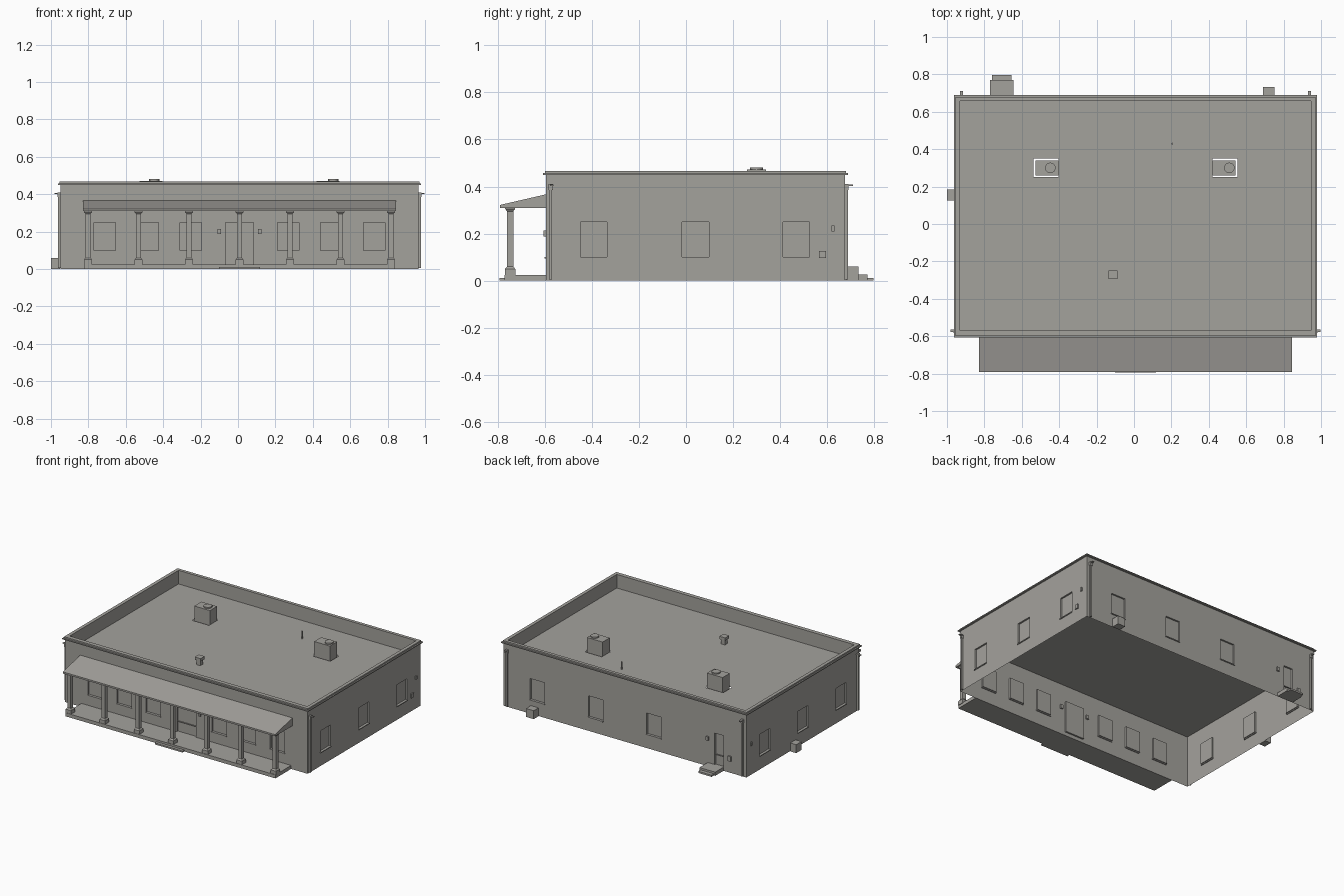
import bpy
import bmesh
from mathutils import Vector

cube = bpy.data.objects.get("Cube")
if cube:
    bpy.data.objects.remove(cube, do_unlink=True)

GREY = (0.37, 0.36, 0.335)
mat = bpy.data.materials.new("warm grey")
mat.use_nodes = True
mat.diffuse_color = (*GREY, 1)
bsdf = next(n for n in mat.node_tree.nodes if n.type == 'BSDF_PRINCIPLED')
bsdf.inputs["Base Color"].default_value = (*GREY, 1)
bsdf.inputs["Roughness"].default_value = 0.9

# Main dimensions
X0, X1, Y0, Y1 = -0.95, 0.966, -0.595, 0.676
MID = (X0 + X1) / 2
DECK, LEDGE, CAP, TOP = 0.37, 0.45, 0.457, 0.467
WIN_Z = (0.10, 0.25)


def finish(name, bm):
    mesh = bpy.data.meshes.new(name)
    bm.to_mesh(mesh)
    bm.free()
    mesh.materials.append(mat)
    obj = bpy.data.objects.new(name, mesh)
    bpy.context.collection.objects.link(obj)
    return obj


def add_box(bm, x, y, z):
    verts = bmesh.ops.create_cube(bm, size=1)["verts"]
    for v in verts:
        v.co = [r[0] if c < 0 else r[1] for c, r in zip(v.co, (x, y, z))]


def boxes(name, *ranges):
    bm = bmesh.new()
    for r in ranges:
        add_box(bm, *r)
    return finish(name, bm)


def around(c, half):
    return (c - half, c + half)


def cylinder(name, x, y, z0, z1, r, sides):
    bm = bmesh.new()
    bmesh.ops.create_cone(bm, cap_ends=True, segments=sides, radius1=r,
                          radius2=r, depth=z1 - z0)
    bmesh.ops.translate(bm, verts=bm.verts, vec=(x, y, (z0 + z1) / 2))
    return finish(name, bm)


def panel(name, origin, u, v, size, openings, depth):
    """Flat sheet with recessed openings (or open holes when depth is 0)."""
    origin, u, v = Vector(origin), Vector(u), Vector(v)
    inward = -u.cross(v) * depth
    us = sorted({0, size[0], *[e for o in openings for e in o[0]]})
    vs = sorted({0, size[1], *[e for o in openings for e in o[1]]})
    bm = bmesh.new()
    for a, b in zip(us, us[1:]):
        for c, d in zip(vs, vs[1:]):
            ring = [origin + u * s + v * t
                    for s, t in ((a, c), (b, c), (b, d), (a, d))]
            hit = any(o[0][0] <= a and b <= o[0][1] and
                      o[1][0] <= c and d <= o[1][1] for o in openings)
            if not hit:
                bm.faces.new([bm.verts.new(p) for p in ring])
            elif depth:
                back = [p + inward for p in ring]
                bm.faces.new([bm.verts.new(p) for p in back])
                # reveal strips only along the opening's own border
                for i, (w, lim) in enumerate(((c, 0), (b, 1), (d, 1), (a, 0))):
                    axis = 1 if i in (0, 2) else 0
                    if any(w == o[axis][lim] for o in openings):
                        j = (i + 1) % 4
                        quad = (ring[i], ring[j], back[j], back[i])
                        bm.faces.new([bm.verts.new(p) for p in quad])
    bmesh.ops.remove_doubles(bm, verts=bm.verts, dist=0.0001)
    return finish(name, bm)


def frame(name, outer, inner, z0, z1):
    """Rectangular ring from two (x0, x1, y0, y1) outlines."""
    a, b, c, d = outer
    e, f, g, h = inner
    return boxes(name, ((a, e), (c, d), (z0, z1)), ((f, b), (c, d), (z0, z1)),
                 ((e, f), (c, g), (z0, z1)), ((e, f), (h, d), (z0, z1)))


# Walls with recessed windows and doors
front_windows = [MID + s * x for s in (-1, 1) for x in (0.26, 0.49, 0.72)]
back_windows = [-0.22, 0.24, 0.70]
side_windows = [-0.392, 0.04, 0.468]
HALF = 0.057
w, l = X1 - X0, Y1 - Y0
panel("front_wall", (X0, Y0, 0), (1, 0, 0), (0, 0, 1), (w, LEDGE),
      [(around(x - X0, HALF), WIN_Z) for x in front_windows]
      + [(around(MID - X0, 0.075), (0.025, WIN_Z[1]))], 0.012)
panel("back_wall", (X1, Y1, 0), (-1, 0, 0), (0, 0, 1), (w, LEDGE),
      [(around(X1 - x, HALF), WIN_Z) for x in back_windows]
      + [(around(X1 + 0.735, 0.035), (0.025, WIN_Z[1]))], 0.012)
panel("left_wall", (X1, Y0, 0), (0, 1, 0), (0, 0, 1), (l, LEDGE),
      [(around(y - Y0, HALF), WIN_Z) for y in side_windows], 0.012)
panel("right_wall", (X0, Y1, 0), (0, -1, 0), (0, 0, 1), (l, LEDGE),
      [(around(Y1 - y, HALF), WIN_Z) for y in side_windows], 0.012)

# Window sills
SILL = (WIN_Z[0] - 0.006, WIN_Z[0])
boxes("front_sills", *[(around(x, 0.06), around(Y0, 0.006), SILL) for x in front_windows])
boxes("back_sills", *[(around(x, 0.06), around(Y1, 0.006), SILL) for x in back_windows])
boxes("side_sills", *[(around(x, 0.006), around(y, 0.06), SILL)
                      for x in (X0, X1) for y in side_windows])

# Roof deck with openings around the rooftop units
unit_x = (-0.4705, 0.4865)
panel("roof_deck", (X0, Y0, DECK), (1, 0, 0), (0, 1, 0), (w, l),
      [(around(x - X0, 0.0665), around(0.30 - Y0, 0.049)) for x in unit_x], 0)

# Parapet and coping
inner = (-0.93, 0.946, -0.57, 0.657)


def outline(d):
    return (X0 - d, X1 + d, Y0 - d, Y1 + d)


frame("parapet", outline(-0.003), inner, DECK, LEDGE)
frame("coping_ledge", outline(0.013), inner, LEDGE, CAP)
frame("coping_cap", outline(0.004), inner, CAP, TOP)

# Rooftop units with fans
for x, side in zip(unit_x, (1, -1)):
    ends = sorted((x + side * 0.0665, x - side * 0.057))
    boxes("rooftop_unit", (ends, around(0.30, 0.04), (DECK - 0.01, 0.472)))
    cylinder("rooftop_fan", x + 0.023, 0.30, 0.47, 0.481, 0.028, 20)

# Small roof vent and pipe
boxes("roof_vent", (around(-0.112, 0.016), around(-0.272, 0.016), (DECK, 0.405)),
      (around(-0.112, 0.023), around(-0.272, 0.023), (0.405, 0.425)))
cylinder("roof_pipe", 0.205, 0.43, DECK, 0.425, 0.005, 10)

# Porch floor, front step and sloped roof
boxes("porch_floor", ((-0.82, 0.836), (-0.772, Y0), (0, 0.025)))
boxes("front_step", (around(MID, 0.11), (-0.793, -0.772), (0, 0.011)))
bm = bmesh.new()
profile = [(-0.79, 0.31), (Y0, 0.31), (Y0, 0.367), (-0.79, 0.322)]
face = bm.faces.new([bm.verts.new((-0.83, y, z)) for y, z in profile])
ext = bmesh.ops.extrude_face_region(bm, geom=[face])["geom"]
bmesh.ops.translate(bm, verts=[v for v in ext if isinstance(v, bmesh.types.BMVert)],
                    vec=(1.676, 0, 0))
bmesh.ops.recalc_face_normals(bm, faces=bm.faces)
finish("porch_roof", bm)

# Porch columns: square base, tapered collar, shaft, flared head
for i in range(-3, 4):
    bm = bmesh.new()
    prev = None
    for z, r in ((0.02, 0.022), (0.05, 0.022), (0.06, 0.0135),
                 (0.295, 0.0135), (0.305, 0.021), (0.311, 0.021)):
        ring = [bm.verts.new((MID + i * 0.27 + sx * r, -0.747 + sy * r, z))
                for sx, sy in ((-1, -1), (1, -1), (1, 1), (-1, 1))]
        if prev:
            for k in range(4):
                m = (k + 1) % 4
                bm.faces.new((prev[k], prev[m], ring[m], ring[k]))
        else:
            bm.faces.new(ring[::-1])
        prev = ring
    bm.faces.new(prev)
    finish("porch_column", bm)

# Back landing and step
boxes("back_steps", ((-0.77, -0.645), (Y1, 0.77), (0, 0.026)),
      ((-0.76, -0.655), (0.77, 0.797), (0, 0.012)))

# Ground equipment boxes
boxes("back_equipment_box", ((0.69, 0.75), (Y1 + 0.003, 0.733), (0, 0.06)))
boxes("side_equipment_box", ((-1.0, X0 - 0.003), (0.125, 0.185), (0, 0.06)))

# Wall lamps and meter boxes
LAMP = (0.187, 0.214)
for x in (MID - 0.108, MID + 0.108):
    boxes("front_lamp", (around(x, 0.009), around(Y0, 0.011), LAMP))
boxes("back_lamp", (around(-0.645, 0.009), around(Y1, 0.011), LAMP))
boxes("back_meter", (around(-0.82, 0.012), around(Y1, 0.011), (0.085, 0.12)))
for x in (X0, X1):
    boxes("side_lamp", (around(x, 0.008), around(0.625, 0.006), (0.21, 0.235)))
boxes("side_meter", (around(X1, 0.009), around(0.58, 0.014), (0.097, 0.127)))

# Downspouts with rain heads and overflow spouts
for x, s in ((X0, -1), (X1, 1)):
    out = x + s * 0.006
    boxes("side_downspout", (around(out, 0.006), around(-0.575, 0.006), (0.005, 0.39)),
          (around(out, 0.009), around(-0.575, 0.009), (0.385, 0.41)),
          (sorted((x, x + s * 0.031)), around(-0.57, 0.007), (0.402, 0.408)))
for x in (-0.922, 0.938):
    out = Y1 + 0.006
    boxes("back_downspout", (around(x, 0.006), around(out, 0.006), (0.005, 0.39)),
          (around(x, 0.009), around(out, 0.009), (0.385, 0.41)),
          (around(x, 0.007), (Y1, 0.71), (0.402, 0.408)))
